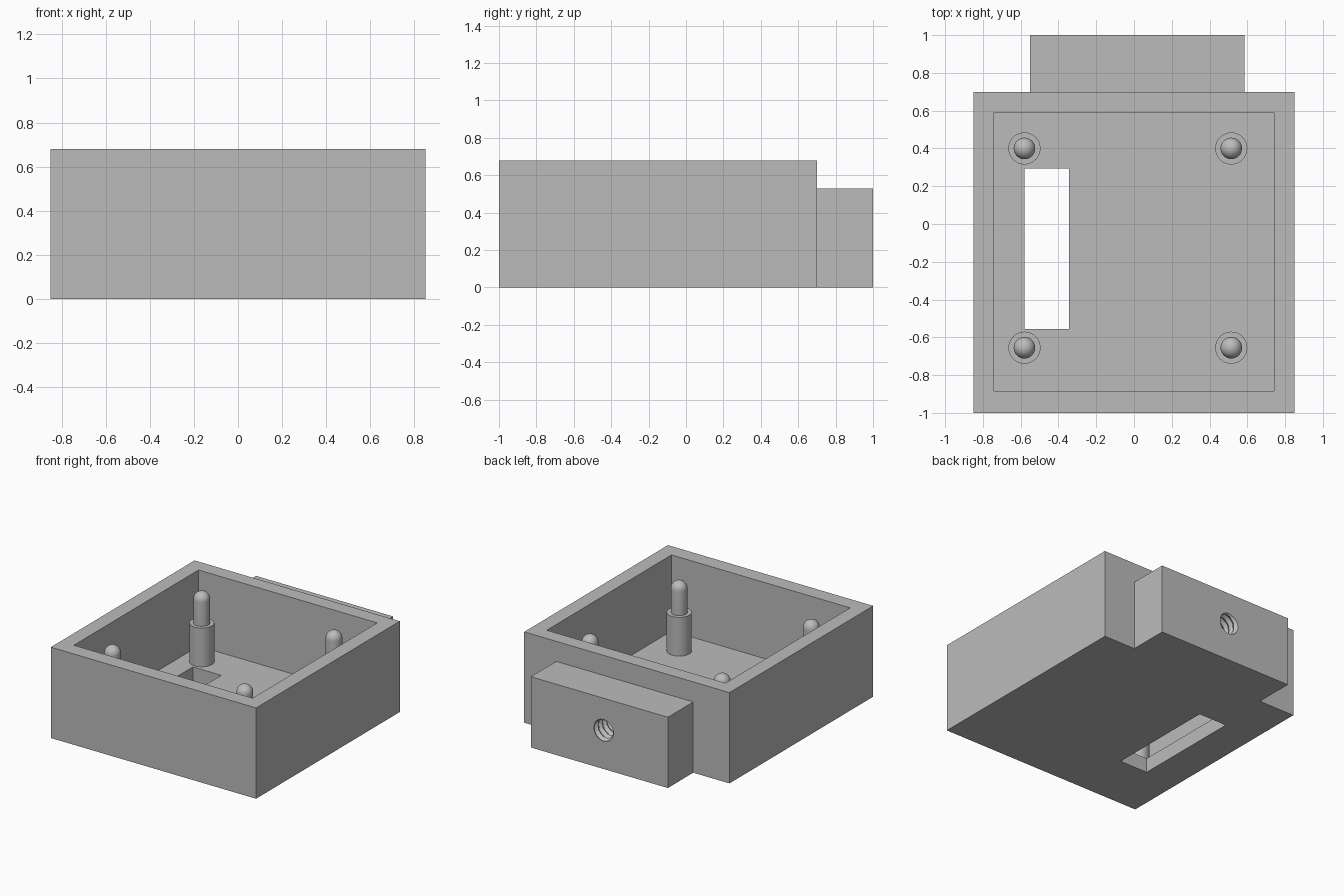
import bpy, bmesh, math

default = bpy.data.objects.get("Cube")
if default:
    bpy.data.objects.remove(default, do_unlink=True)

grey = bpy.data.materials.new("matte grey")
grey.use_nodes = True
colour = (0.5, 0.5, 0.5, 1)
grey.diffuse_color = colour
grey.node_tree.nodes["Principled BSDF"].inputs["Base Color"].default_value = colour


def finish(name, bm):
    bmesh.ops.recalc_face_normals(bm, faces=bm.faces)
    mesh = bpy.data.meshes.new(name)
    bm.to_mesh(mesh)
    bm.free()
    mesh.materials.append(grey)
    obj = bpy.data.objects.new(name, mesh)
    bpy.context.collection.objects.link(obj)
    return obj


def activate(obj):
    bpy.ops.object.select_all(action="DESELECT")
    obj.select_set(True)
    bpy.context.view_layer.objects.active = obj


def box(name, lo, hi):
    bm = bmesh.new()
    bmesh.ops.create_cube(bm, size=1)
    for v in bm.verts:
        v.co = [(a + b) / 2 + c * (b - a) for a, b, c in zip(lo, hi, v.co)]
    return finish(name, bm)


def rings_to_mesh(bm, rings):
    n = len(rings[0])
    for a, b in zip(rings, rings[1:]):
        for j in range(n):
            k = (j + 1) % n
            bm.faces.new((a[j], a[k], b[k], b[j]))


def combine(target, tool, operation):
    mod = target.modifiers.new(operation.lower(), "BOOLEAN")
    mod.operation, mod.solver, mod.object = operation, "EXACT", tool
    activate(target)
    bpy.ops.object.modifier_apply(modifier=mod.name)
    bpy.data.objects.remove(tool, do_unlink=True)


def thread_cutter(x, z, back, depth, pitch, r_in, r_out, sides=32, steps=8):
    """Rod along y whose radius rises and falls along a helix."""
    bm = bmesh.new()
    rings = []
    front = back - depth
    count = round((depth + pitch) / pitch * steps)
    for i in range(count + 1):
        ring = []
        for j in range(sides):
            phase = (i / steps + j / sides) % 1
            r = r_in + (r_out - r_in) * (1 - abs(2 * phase - 1))
            t = math.tau * j / sides
            ring.append(bm.verts.new((x + r * math.cos(t), front + i * pitch / steps,
                                      z + r * math.sin(t))))
        rings.append(ring)
    rings_to_mesh(bm, rings)
    bm.faces.new(rings[0])
    bm.faces.new(rings[-1])
    return finish("thread_cutter", bm)


# Open tray with a mounting block on its back wall
WALL_TOP, FLOOR = 0.68, 0.11
tray = box("tray", (-0.85, -1, 0), (0.85, 0.7, WALL_TOP))
combine(tray, box("block", (-0.55, 0.65, 0), (0.585, 1, 0.53)), "UNION")
combine(tray, box("cavity", (-0.74, -0.885, FLOOR), (0.74, 0.59, 1)), "DIFFERENCE")
combine(tray, box("slot", (-0.58, -0.555, -0.2), (-0.345, 0.295, 0.3)), "DIFFERENCE")
combine(tray, thread_cutter(-0.01, 0.29, 1, 0.3, 0.05, 0.07, 0.09), "DIFFERENCE")

# Four stepped standoffs with round-tipped pins
COLLAR_R, PIN_R, COLLAR_TOP, PIN_TOP = 0.085, 0.057, 0.4, 0.58
profile = [(COLLAR_R, FLOOR), (COLLAR_R, COLLAR_TOP), (PIN_R, COLLAR_TOP)]
for i in range(8):
    a = math.pi / 2 * i / 8
    profile.append((PIN_R * math.cos(a), PIN_TOP + PIN_R * math.sin(a)))

for side, x in (("right", -0.58), ("left", 0.515)):
    for end, y in (("front", -0.655), ("back", 0.4)):
        bm = bmesh.new()
        n = 32
        rings = [[bm.verts.new((x + r * math.cos(math.tau * j / n),
                                y + r * math.sin(math.tau * j / n), z))
                  for j in range(n)] for r, z in profile]
        rings_to_mesh(bm, rings)
        tip = bm.verts.new((x, y, PIN_TOP + PIN_R))
        for j in range(n):
            bm.faces.new((rings[-1][j], rings[-1][(j + 1) % n], tip))
        post = finish(f"standoff_{end}_{side}", bm)
        activate(post)
        bpy.ops.object.shade_smooth_by_angle(angle=math.radians(35))
